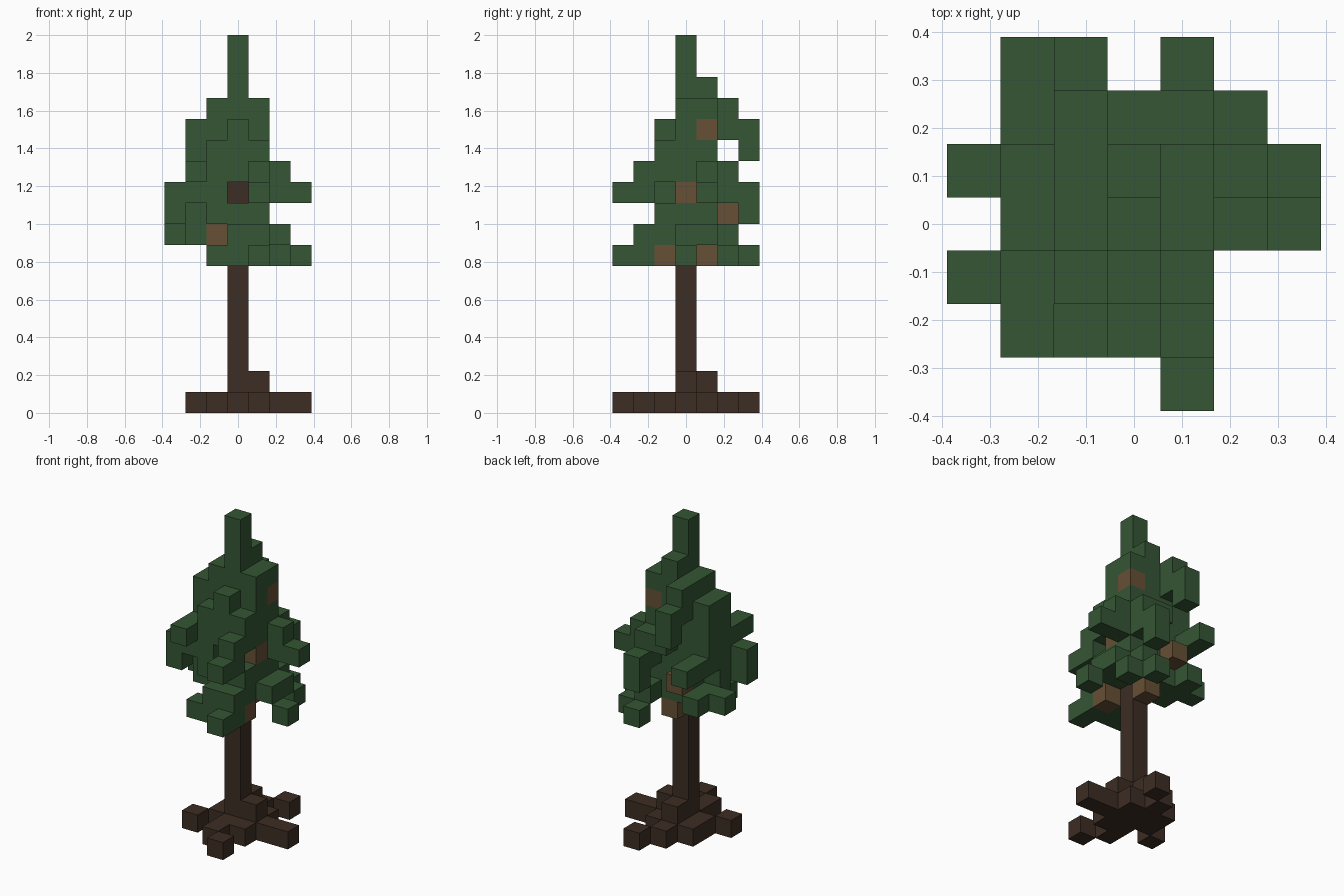
import bpy
import bmesh
from mathutils import Vector

cube = bpy.data.objects.get("Cube")
if cube:
    bpy.data.objects.remove(cube, do_unlink=True)

SIZE = 2 / 18      # edge of one block
HALF = 3           # blocks on each side of the trunk


def material(name, colour):
    mat = bpy.data.materials.new(name)
    mat.use_nodes = True
    mat.diffuse_color = (*colour, 1)
    mat.node_tree.nodes["Principled BSDF"].inputs["Base Color"].default_value = (*colour, 1)
    return mat


bark = material("dark_bark", (0.045, 0.026, 0.017))
wood = material("light_wood", (0.135, 0.08, 0.035))
needles = material("needle_green", (0.035, 0.093, 0.035))

# Floor plans from the ground up; rows run back to front.
# t = trunk, r = roots, b = branches, g = foliage
EMPTY = "......."
STEM = [EMPTY, EMPTY, EMPTY, "...t...", EMPTY, EMPTY, EMPTY]
TIP = [EMPTY, EMPTY, EMPTY, "...g...", EMPTY, EMPTY, EMPTY]

root_plans = [
    ["....r..", "...r...", "..rrr..", "..rtrrr", ".r.rr..", "...r...", "....r.."],
    [EMPTY, EMPTY, "...r...", "...tr..", EMPTY, EMPTY, EMPTY],
]
crown_plans = [
    ["....g..", ".....g.", "...b...", "...t..g", "...gb..", "..ggg..", "....g.."],
    [EMPTY, ".g..g..", "gggggg.", ".gbtgg.", "...gg..", "...gg..", EMPTY],
    ["....g..", "..b....", "..ggg..", ".ggtg..", "g.ggg..", EMPTY, EMPTY],
    [".g..g..", ".g..g..", ".gggggg", ".ggtb..", "ggg....", "....g..", "....g.."],
    [EMPTY, "...gg..", ".ggggg.", ".ggtg..", ".gggg..", ".g..g..", EMPTY],
    ["..g....", EMPTY, ".gggg..", ".ggtg..", "..ggg..", EMPTY, EMPTY],
    ["..g....", "..g....", ".gggb..", ".ggtg..", "...g...", EMPTY, EMPTY],
    [EMPTY, "..g....", "..ggg..", "..ggg..", EMPTY, EMPTY, EMPTY],
    [EMPTY, EMPTY, "...g...", "...g...", EMPTY, EMPTY, EMPTY],
]
plans = root_plans + [STEM] * 5 + crown_plans + [TIP] * 2

blocks = {}
for level, plan in enumerate(plans):
    for row, line in enumerate(plan):
        for column, kind in enumerate(line):
            if kind != ".":
                blocks[(column - HALF, HALF - row, level)] = kind


def build_part(name, kind, mat):
    """Join all blocks of one kind, keeping only faces open to the air."""
    bm = bmesh.new()
    for cell, cell_kind in blocks.items():
        if cell_kind != kind:
            continue
        centre = (Vector(cell) + Vector((0, 0, 0.5))) * SIZE
        for axis in range(3):
            for side in (-1, 1):
                normal = Vector((0, 0, 0))
                normal[axis] = side
                beside = tuple(int(c + n) for c, n in zip(cell, normal))
                if beside in blocks:
                    continue
                u = Vector((0, 0, 0))
                u[(axis + 1) % 3] = 1
                v = normal.cross(u)
                corners = [normal - u - v, normal + u - v, normal + u + v, normal - u + v]
                bm.faces.new([bm.verts.new(centre + c * SIZE / 2) for c in corners])
    bmesh.ops.remove_doubles(bm, verts=bm.verts, dist=SIZE / 100)
    mesh = bpy.data.meshes.new(name)
    bm.to_mesh(mesh)
    bm.free()
    mesh.materials.append(mat)
    bpy.context.collection.objects.link(bpy.data.objects.new(name, mesh))


build_part("trunk", "t", bark)
build_part("roots", "r", bark)
build_part("branches", "b", wood)
build_part("foliage", "g", needles)
